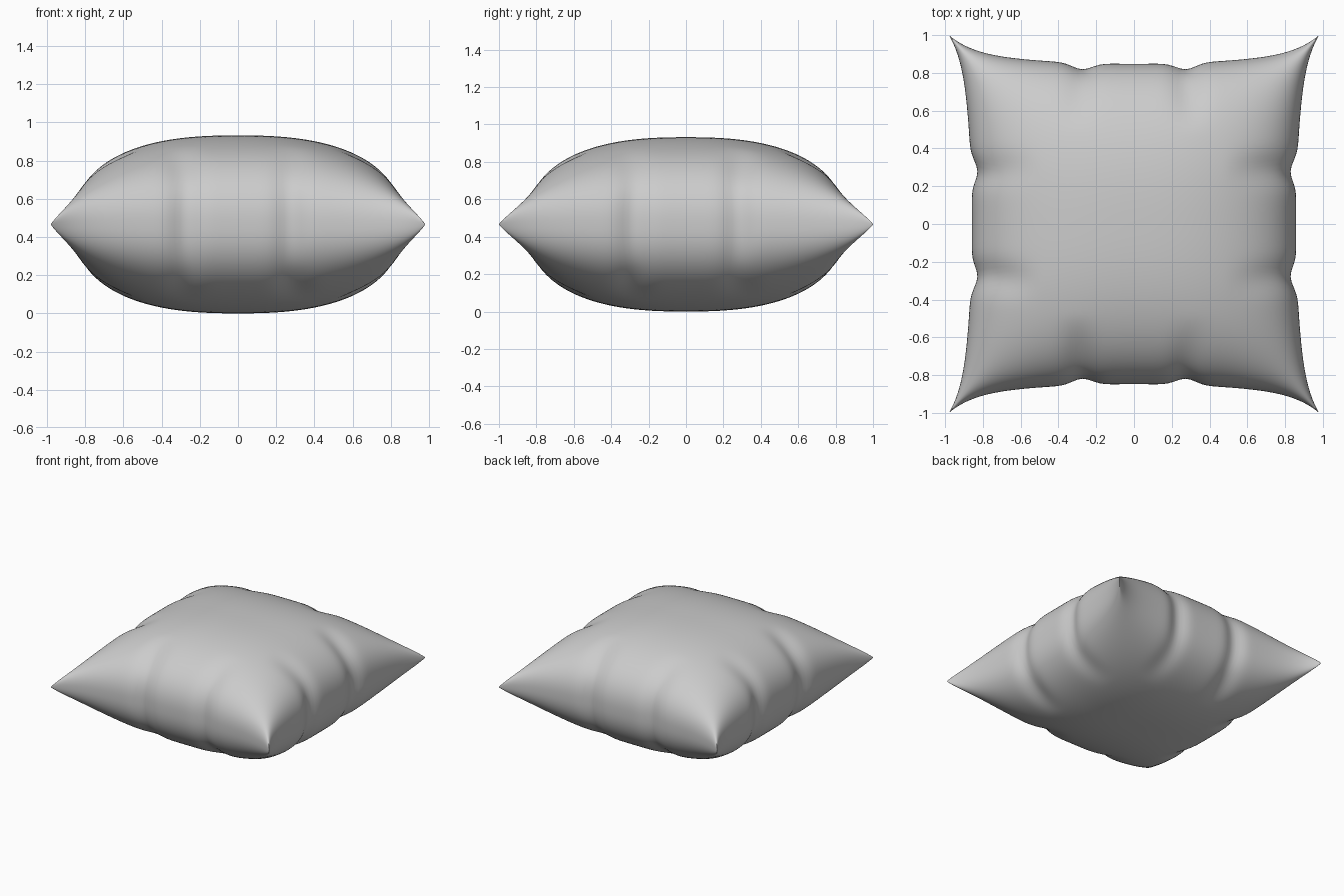
import bpy, bmesh, math

if "Cube" in bpy.data.objects:
    bpy.data.objects.remove(bpy.data.objects["Cube"])

N = 100           # grid resolution per panel
HALF = 0.466      # half thickness, seam height


def bump(t, c, w):
    return math.exp(-((t - c) / w) ** 2)


def edge(t, mid):
    # outline of one side: concave, flaring to the corners
    corner = 1.0 if mid < 0.852 else 0.98
    return mid + 0.065 * t * t + (corner - mid - 0.065) * t ** 8


def notch(t):
    # two puckers along each seam
    return 0.034 * (bump(t, 0.28, 0.075) + bump(t, -0.28, 0.075))


def swell(u):
    return max(0.0, 1 - abs(u) ** 2.5) ** 0.42


def folds(u, v, side):
    # soft creases running inward from the puckers
    d = 0.0
    for a, b in ((u, v), (v, u)):
        reach = max(0.0, min(1.0, (abs(a) - 0.55) / 0.35))
        reach = reach * reach * (3 - 2 * reach)
        s = side * (1 if a > 0 else -1)
        c = 0.30 + 0.12 * (1 - abs(a))
        d += reach * (0.10 * bump(b, c * s, 0.09) + 0.06 * bump(b, -c * s, 0.09))
    return 1 - d


def point(u, v, side):
    x = u * edge(v, 0.858) - math.copysign(abs(u) ** 7, u) * notch(v)
    y = v * edge(u, 0.848) - math.copysign(abs(v) ** 7, v) * notch(u)
    h = HALF * swell(u) * swell(v) * folds(u, v, side)
    return x, y, HALF + side * h


# two fabric panels joined at the seam
bm = bmesh.new()
params = [math.sin(math.pi / 2 * (2 * i / N - 1)) for i in range(N + 1)]
for side in (1, -1):
    g = [[bm.verts.new(point(u, v, side)) for v in params] for u in params]
    for i in range(N):
        for j in range(N):
            bm.faces.new((g[i][j], g[i + 1][j], g[i + 1][j + 1], g[i][j + 1]))

seam = [v for v in bm.verts if abs(v.co.z - HALF) < 1e-5]
bmesh.ops.remove_doubles(bm, verts=seam, dist=1e-5)
bmesh.ops.recalc_face_normals(bm, faces=bm.faces)
for f in bm.faces:
    f.smooth = True

mesh = bpy.data.meshes.new("pillow")
bm.to_mesh(mesh)
bm.free()
pillow = bpy.data.objects.new("pillow", mesh)
bpy.context.collection.objects.link(pillow)
